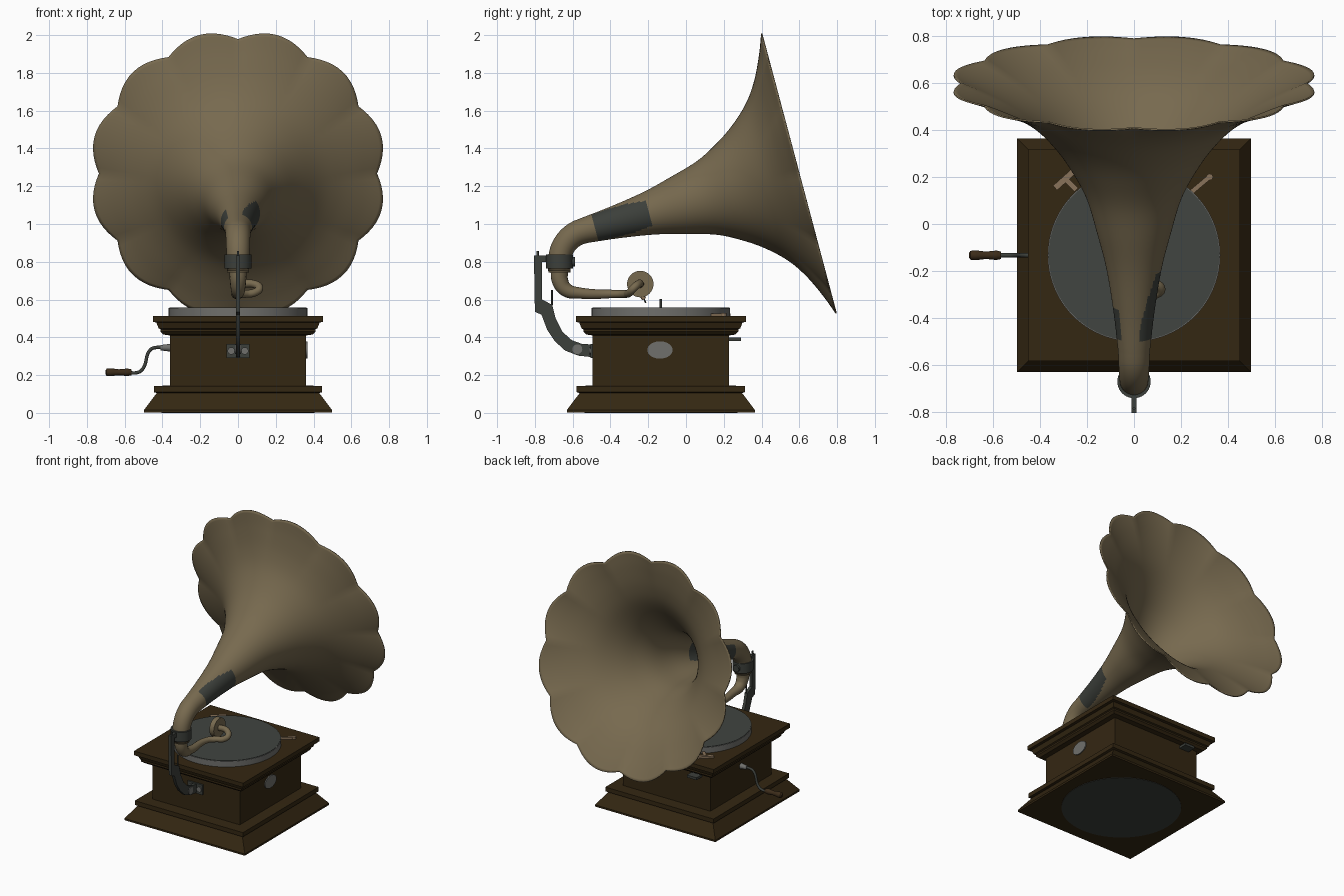
import bpy, bmesh, math
from mathutils import Vector, Matrix

if "Cube" in bpy.data.objects:
    bpy.data.objects.remove(bpy.data.objects["Cube"])


def mat(name, r, g, b):
    m = bpy.data.materials.new(name)
    m.diffuse_color = (r, g, b, 1)
    m.use_nodes = True
    m.node_tree.nodes["Principled BSDF"].inputs["Base Color"].default_value = m.diffuse_color
    return m


TAN = mat("aged_brass", .185, .143, .078)
WOOD = mat("dark_wood", .034, .020, .006)
FELT = mat("grey_felt", .052, .058, .052)
IRON = mat("dark_iron", .045, .050, .043)
NICKEL = mat("worn_nickel", .16, .16, .15)
COPPER = mat("pale_copper", .25, .17, .10)
GRIP = mat("handle_wood", .045, .025, .010)
CY = -.133          # cabinet centre in y


def finish(obj, angle=35):
    bpy.ops.object.select_all(action='DESELECT')
    obj.select_set(True)
    bpy.context.view_layer.objects.active = obj
    bpy.ops.object.shade_smooth_by_angle(angle=math.radians(angle))
    return obj


def from_bm(name, bm, *mats):
    bmesh.ops.recalc_face_normals(bm, faces=bm.faces)
    me = bpy.data.meshes.new(name)
    bm.to_mesh(me)
    bm.free()
    for m in mats:
        me.materials.append(m)
    obj = bpy.data.objects.new(name, me)
    bpy.context.collection.objects.link(obj)
    return finish(obj)


def loft(bm, rings, caps=True):
    vs = [[bm.verts.new(p) for p in r] for r in rings]
    n = len(vs[0])
    grid = [[bm.faces.new((a[i], a[(i + 1) % n], b[(i + 1) % n], b[i])) for i in range(n)]
            for a, b in zip(vs, vs[1:])]
    if caps:
        bm.faces.new(vs[0][::-1])
        bm.faces.new(vs[-1])
    return grid


def rod(name, p0, p1, r, m, r2=None, seg=32):
    p0, p1 = Vector(p0), Vector(p1)
    d = p1 - p0
    bm = bmesh.new()
    bmesh.ops.create_cone(bm, cap_ends=True, segments=seg, radius1=r, radius2=r if r2 is None else r2,
                          depth=d.length, matrix=Matrix.Translation((p0 + p1) / 2)
                          @ d.to_track_quat('Z', 'Y').to_matrix().to_4x4())
    return from_bm(name, bm, m)


def box(name, c, size, m, turn=0):
    bm = bmesh.new()
    bmesh.ops.create_cube(bm, size=1, matrix=Matrix.Translation(c) @ Matrix.Rotation(math.radians(turn), 4, 'Z')
                          @ Matrix.Diagonal((*size, 1)))
    return from_bm(name, bm, m)


def plate(name, yz, x0, x1, m):
    bm = bmesh.new()
    loft(bm, [[(x, y, z) for y, z in yz] for x in (x0, x1)])
    return from_bm(name, bm, m)


def tube(name, pts, r, m):
    """Round tube through points; each point is x, y, z, radius factor."""
    cu = bpy.data.curves.new(name, 'CURVE')
    cu.dimensions, cu.bevel_depth, cu.bevel_resolution = '3D', r, 6
    cu.resolution_u, cu.use_fill_caps = 8, True
    sp = cu.splines.new('BEZIER')
    sp.bezier_points.add(len(pts) - 1)
    for bp, p in zip(sp.bezier_points, pts):
        bp.co, bp.radius = p[:3], p[3]
        bp.handle_left_type = bp.handle_right_type = 'AUTO'
    cu.materials.append(m)
    obj = bpy.data.objects.new(name, cu)
    bpy.context.collection.objects.link(obj)
    bpy.ops.object.select_all(action='DESELECT')
    obj.select_set(True)
    bpy.context.view_layer.objects.active = obj
    bpy.ops.object.convert(target='MESH')
    return finish(bpy.context.object)


# Cabinet: square moulding profile (half width, height)
profile = [(.497, .003), (.497, .016), (.43, .105), (.446, .11), (.446, .142), (.361, .145),
           (.361, .41), (.395, .415), (.41, .43), (.41, .442), (.42, .447), (.432, .478),
           (.45, .482), (.45, .513)]
bm = bmesh.new()
loft(bm, [[(sx * h, CY + sy * h, z) for sx, sy in ((-1, -1), (1, -1), (1, 1), (-1, 1))] for h, z in profile])
from_bm("cabinet", bm, WOOD)
rod("bottom_cover", (0, CY, 0), (0, CY, .008), .405, IRON, seg=64)
plate("side_plaque", [(CY - .005 + .067 * math.cos(a * math.pi / 16), .333 + .046 * math.sin(a * math.pi / 16))
                      for a in range(32)], .358, .368, NICKEL)
box("rear_lever", (-.25, .255, .39), (.08, .07, .018), IRON)

# Turntable
rod("platter", (0, CY, .51), (0, CY, .555), .367, NICKEL, seg=96)
rod("platter_felt", (0, CY, .554), (0, CY, .558), .363, FELT, seg=96)
rod("spindle", (0, CY, .555), (0, CY, .602), .006, IRON, seg=12)

# Brake and speed levers on the deck
box("brake_lever", (-.295, .19, .52), (.11, .026, .014), COPPER, 42)
box("brake_shoe", (-.27, .17, .522), (.07, .022, .014), COPPER, -45)
box("speed_lever", (.285, .17, .52), (.11, .02, .014), COPPER, 40)
rod("speed_knob", (.322, .2, .512), (.322, .2, .53), .014, COPPER, seg=16)

# Horn: curved elbow followed by a straight flaring axis
tilt = math.radians(14.9)
axis = Vector((0, math.cos(tilt), math.sin(tilt)))
mouth = Vector((0, .598, 1.268))
stations = []       # centre, direction, radius, axial position
turn_r = .169
arc_c = Vector((0, -.67 + turn_r, .80))
stations.append((Vector((0, -.67, .75)), Vector((0, 0, 1)), .056, -1.4))
for k in range(11):
    a = (math.pi / 2 - tilt) * k / 10
    p = arc_c + turn_r * Vector((0, -math.cos(a), math.sin(a)))
    stations.append((p, Vector((0, math.sin(a), math.cos(a))), .056 + .0008 * k, -1.3))
flare = [(-1.17, .065), (-1.01, .083), (-.82, .113), (-.66, .153), (-.5, .2), (-.37, .268),
         (-.264, .342), (-.169, .433), (-.1, .535), (-.04, .66), (0, .76)]
pts = [Vector(p) for p in flare]
pts = [2 * pts[0] - pts[1]] + pts + [2 * pts[-1] - pts[-2]]
for i in range(1, len(pts) - 2):
    p0, p1, p2, p3 = pts[i - 1:i + 3]
    for k in range(6 if i < len(pts) - 3 else 7):
        u = k / 6
        q = .5 * (2 * p1 + (p2 - p0) * u + (2 * p0 - 5 * p1 + 4 * p2 - p3) * u * u
                  + (3 * p1 - p0 - 3 * p2 + p3) * u ** 3)
        stations.append((mouth + axis * q.x, axis, q.y, q.x))
SEG = 144
rings = []
for c, d, r, t in stations:
    up = Vector((1, 0, 0)).cross(d)
    w = max(0, (r - .4) / .36) ** 2       # twelve scallops fade in near the rim
    ring = []
    for j in range(SEG):
        a = 2 * math.pi * j / SEG
        rr = r * (1 + w * (.066 * abs(math.sin(6 * a)) - .033))
        ring.append(c + rr * (math.cos(a) * Vector((1, 0, 0)) + math.sin(a) * up))
    rings.append(ring)
bm = bmesh.new()
grid = loft(bm, rings, caps=False)
# Worn dark patches on both sides of the neck
for row, st in zip(grid, stations):
    t = st[3]
    for j, f in enumerate(row):
        c = math.cos(2 * math.pi * (j + .5) / SEG)
        if -1.12 < t < -.85 and c > .3 + 2.2 * max(0, t + 1.08) or -1.12 < t < -1.0 and c < -.7:
            f.material_index = 1
horn = from_bm("horn", bm, TAN, IRON)
sol = horn.modifiers.new("sheet", 'SOLIDIFY')
sol.thickness, sol.offset = .007, 0

# Collar, tone arm and sound box
rod("collar", (0, -.67, .765), (0, -.67, .838), .071, IRON, seg=48)
rod("collar_flange", (0, -.67, .742), (0, -.67, .766), .058, TAN, seg=48)
rod("collar_screw", (0, -.61, .80), (0, -.587, .80), .025, IRON, seg=16)
tube("tone_arm", [(0, -.67, .76, 1), (0, -.667, .70, .92), (0, -.635, .652, .8), (0, -.56, .634, .62),
                  (0, -.36, .63, .44), (.04, -.315, .63, .44), (.09, -.298, .638, .44),
                  (.113, -.278, .66, .44), (.085, -.252, .682, .44), (.01, -.243, .682, .44)], .047, TAN)
rod("sound_box", (-.018, -.242, .682), (.018, -.242, .682), .07, TAN, seg=48)
rod("sound_box_rim", (-.024, -.242, .682), (-.016, -.242, .682), .06, COPPER, seg=48)
rod("needle_holder", (0, -.235, .625), (0, -.222, .602), .012, COPPER, seg=12)
rod("needle", (0, -.225, .61), (0, -.213, .582), .004, IRON, seg=8)

# Support bracket
plate("bracket", [(-.805, .832), (-.74, .832), (-.74, .80), (-.762, .80), (-.762, .60), (-.708, .572), (-.69, .50),
                  (-.655, .43), (-.605, .385), (-.55, .365), (-.494, .362), (-.494, .295), (-.57, .303),
                  (-.64, .33), (-.695, .38), (-.735, .44), (-.765, .52), (-.80, .535)], -.011, .011, IRON)
rod("bracket_pin", (0, -.785, .825), (0, -.785, .857), .006, IRON, seg=12)
rod("bracket_screw", (0, -.71, .57), (0, -.71, .65), .005, IRON, seg=12)
box("bracket_foot", (0, -.499, .328), (.122, .014, .075), IRON)
for s in (-1, 1):
    rod("bracket_bolt", (s * .036, -.505, .328), (s * .036, -.514, .328), .019, NICKEL, seg=20)
    rod("bracket_rivet", (s * .010, -.575, .337), (s * .015, -.575, .337), .026, NICKEL, seg=20)

# Winding crank
rod("crank_socket", (-.355, CY, .345), (-.41, CY, .345), .021, NICKEL, .014, 24)
tube("crank", [(-.38, CY, .345, 1), (-.44, CY, .345, 1), (-.463, CY, .335, 1), (-.505, CY, .232, 1),
               (-.528, CY, .215, 1), (-.60, CY, .215, 1)], .009, IRON)
tube("crank_handle", [(-.565, CY, .215, .75), (-.585, CY, .215, .95), (-.63, CY, .215, .75),
                      (-.675, CY, .215, 1), (-.695, CY, .215, .9), (-.702, CY, .215, .5)], .021, GRIP)
